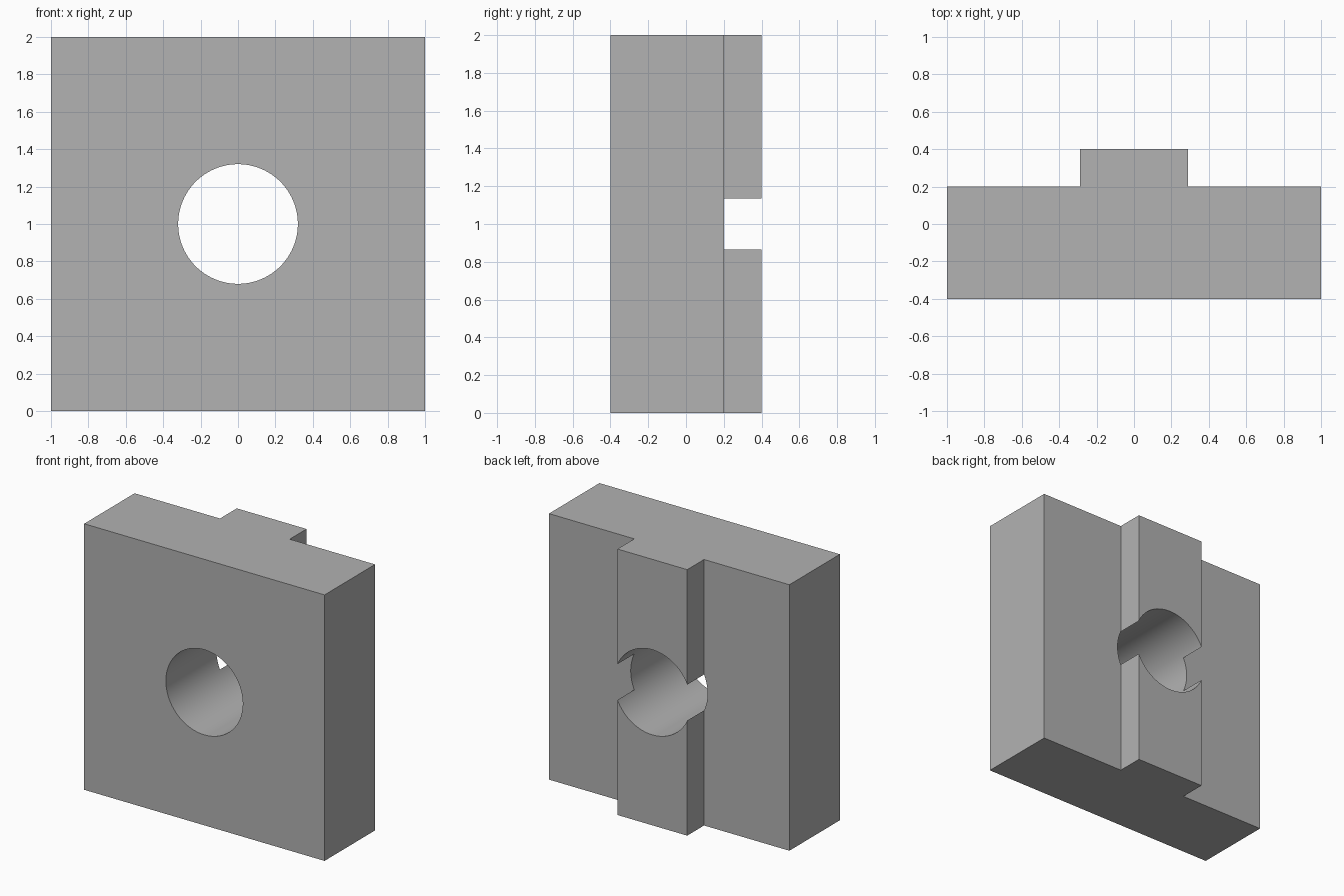
import bpy
import bmesh
import math
from mathutils import Vector

if "Cube" in bpy.data.objects:
    bpy.data.objects.remove(bpy.data.objects["Cube"], do_unlink=True)

HEIGHT = 2.0
HOLE_RADIUS = 0.32

# Plain grey material
grey = bpy.data.materials.new("grey")
grey.use_nodes = True
colour = (0.447, 0.447, 0.447, 1.0)
grey.diffuse_color = colour
grey.node_tree.nodes["Principled BSDF"].inputs["Base Color"].default_value = colour

# Slab with a vertical rib on its back, extruded from a T-shaped plan
half_profile = [(1, -0.4), (1, 0.2), (0.29, 0.2), (0.29, 0.4)]
profile = half_profile + [(-x, y) for x, y in reversed(half_profile)]
bm = bmesh.new()
base = bm.faces.new([bm.verts.new((x, y, 0)) for x, y in profile])
extruded = bmesh.ops.extrude_face_region(bm, geom=[base])["geom"]
top = [v for v in extruded if isinstance(v, bmesh.types.BMVert)]
bmesh.ops.translate(bm, verts=top, vec=Vector((0, 0, HEIGHT)))
bmesh.ops.recalc_face_normals(bm, faces=bm.faces)
mesh = bpy.data.meshes.new("ribbed_block")
bm.to_mesh(mesh)
bm.free()
mesh.materials.append(grey)
block = bpy.data.objects.new("ribbed_block", mesh)
bpy.context.collection.objects.link(block)

# Round hole right through slab and rib
bpy.ops.mesh.primitive_cylinder_add(vertices=96, radius=HOLE_RADIUS, depth=2,
                                    location=(0, 0, HEIGHT / 2),
                                    rotation=(math.pi / 2, 0, 0))
cutter = bpy.context.object
cutter.name = "hole_cutter"
cutter.hide_render = True
cutter.data.materials.append(grey)

cut = block.modifiers.new("hole", 'BOOLEAN')
cut.operation = 'DIFFERENCE'
cut.solver = 'EXACT'
cut.object = cutter

bpy.ops.object.select_all(action='DESELECT')
block.select_set(True)
bpy.context.view_layer.objects.active = block
bpy.ops.object.modifier_apply(modifier=cut.name)
bpy.data.objects.remove(cutter, do_unlink=True)
bpy.ops.object.shade_smooth_by_angle(angle=math.radians(30))
